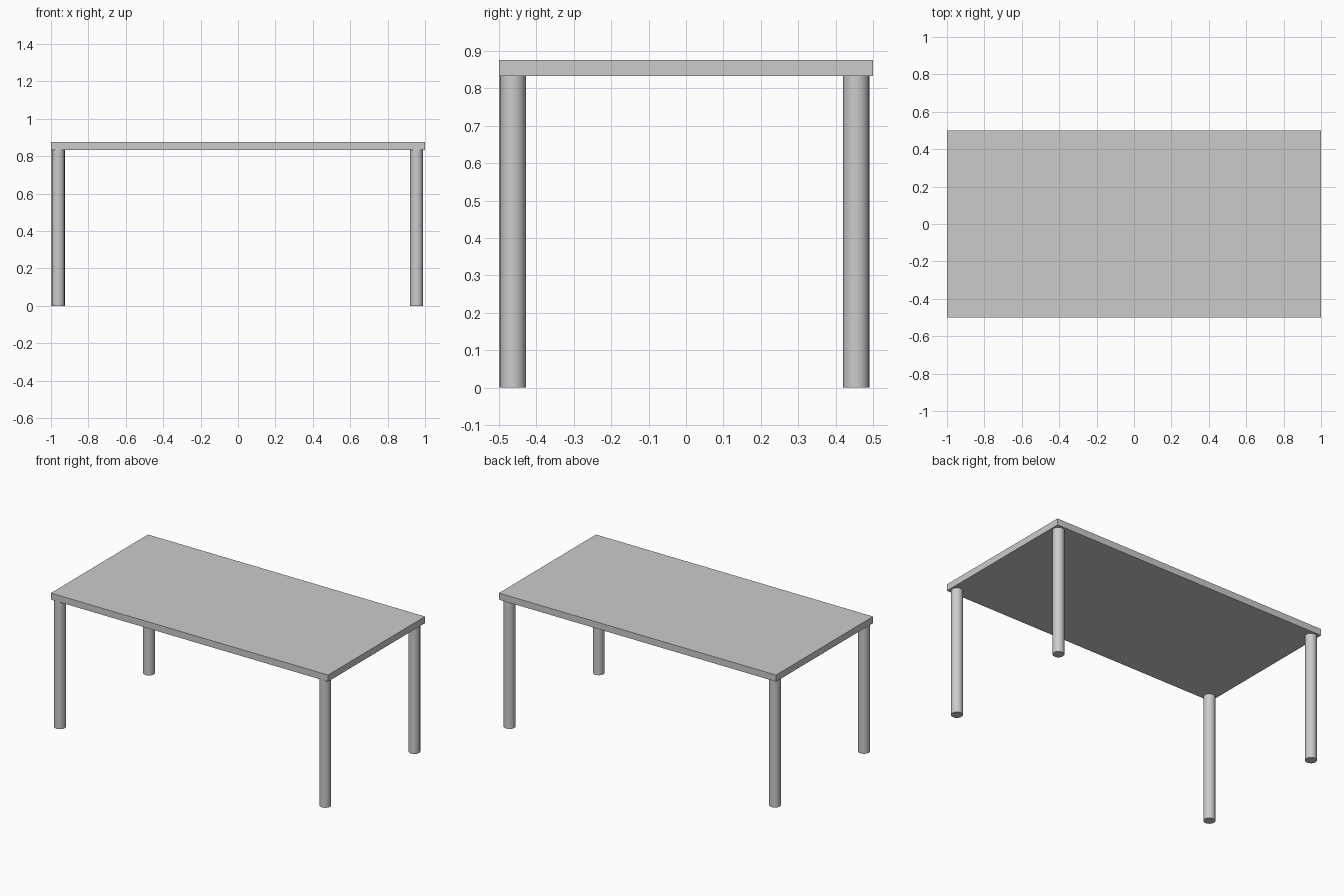
import bpy

if "Cube" in bpy.data.objects:
    bpy.data.objects.remove(bpy.data.objects["Cube"])

TOP_Z, UNDER_Z = 0.876, 0.833
LEG_RADIUS = 0.035

# Table top slab
bpy.ops.mesh.primitive_cube_add(size=1, location=(0, 0, (TOP_Z + UNDER_Z) / 2))
top = bpy.context.object
top.name = "table_top"
top.scale = (2, 1, TOP_Z - UNDER_Z)
bpy.ops.object.transform_apply(location=False, rotation=False, scale=True)

# Four round legs, set in slightly from the corners
for side, x in (("left", -0.961), ("right", 0.955)):
    for end, y in (("front", -0.463), ("back", 0.455)):
        bpy.ops.mesh.primitive_cylinder_add(
            vertices=16, radius=LEG_RADIUS, depth=UNDER_Z,
            location=(x, y, UNDER_Z / 2))
        leg = bpy.context.object
        leg.name = f"{end}_{side}_leg"
        bpy.ops.object.shade_smooth_by_angle()
